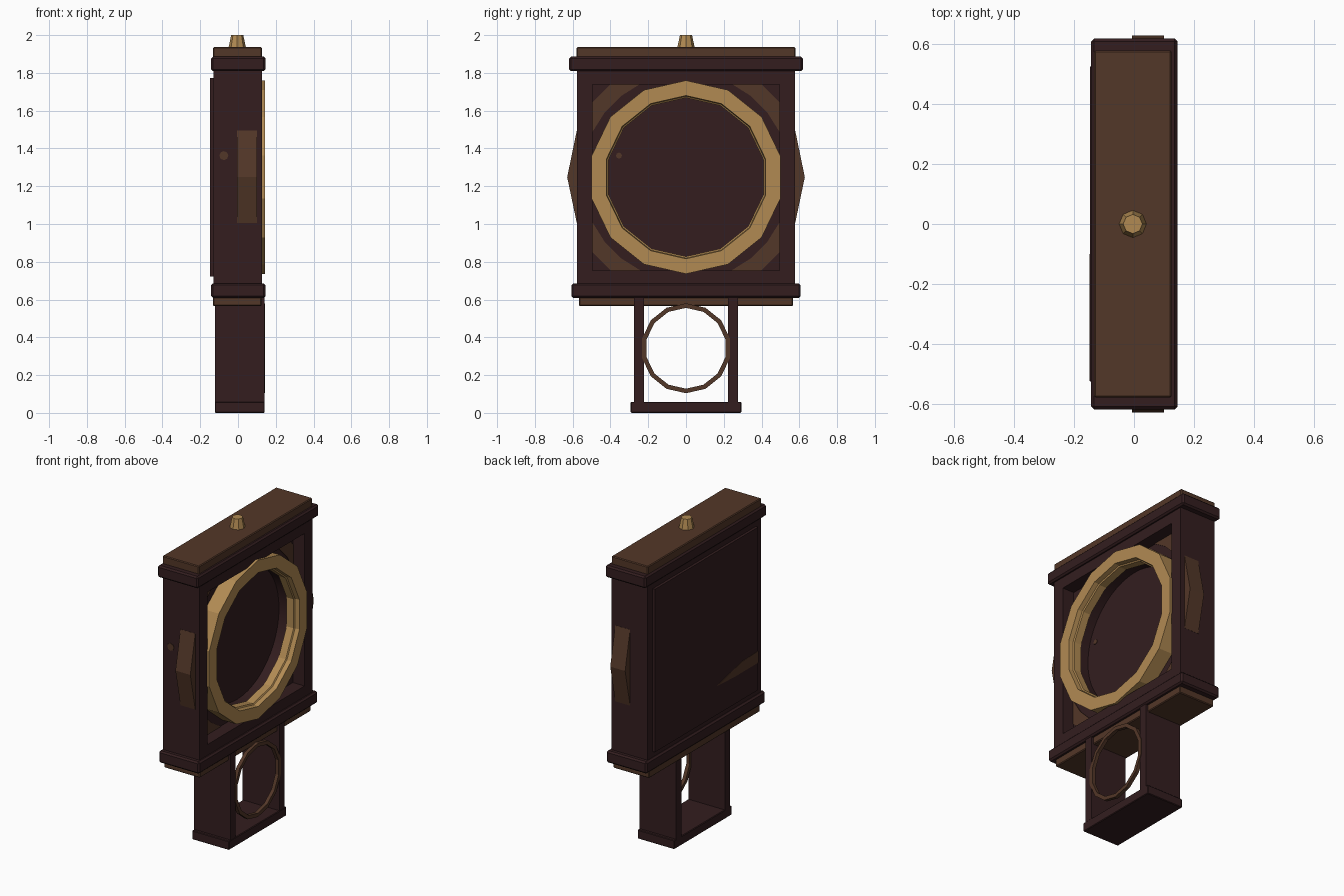
import bpy
import bmesh
import math

if "Cube" in bpy.data.objects:
    bpy.data.objects.remove(bpy.data.objects["Cube"], do_unlink=True)


def material(name, colour):
    m = bpy.data.materials.new(name)
    m.use_nodes = True
    m.diffuse_color = (*colour, 1)
    m.node_tree.nodes["Principled BSDF"].inputs["Base Color"].default_value = (*colour, 1)
    return m


DARK = material("dark mahogany", (0.033, 0.0125, 0.0135))
BROWN = material("walnut brown", (0.086, 0.038, 0.021))
GOLD = material("aged brass", (0.44, 0.255, 0.086))
SIDES = 14
DIAL_Z = 1.248


def finish(name, bm, mat):
    bmesh.ops.recalc_face_normals(bm, faces=bm.faces)
    mesh = bpy.data.meshes.new(name)
    bm.to_mesh(mesh)
    bm.free()
    mesh.materials.append(mat)
    obj = bpy.data.objects.new(name, mesh)
    bpy.context.collection.objects.link(obj)
    return obj


def box(name, x, y, z, mat, bevel=0):
    """Box from (low, high) pairs."""
    bm = bmesh.new()
    bmesh.ops.create_cube(bm, size=1)
    for v in bm.verts:
        for i, (low, high) in enumerate((x, y, z)):
            v.co[i] = low if v.co[i] < 0 else high
    obj = finish(name, bm, mat)
    if bevel:
        mod = obj.modifiers.new("Bevel", "BEVEL")
        mod.width = bevel
        mod.segments = 1
    return obj


def lathe(name, profile, centre_z, mat, sides=SIDES, clip=None):
    """Closed (radius, x) profile turned about the x axis, optionally cut to a square."""
    bm = bmesh.new()
    rings = []
    for i in range(sides):
        a = 2 * math.pi * i / sides
        rings.append([bm.verts.new((x, r * math.sin(a), centre_z + r * math.cos(a)))
                      for r, x in profile])
    n = len(profile)
    for i in range(sides):
        a, b = rings[i], rings[(i + 1) % sides]
        for j in range(n):
            k = (j + 1) % n
            bm.faces.new((a[j], a[k], b[k], b[j]))
    if clip:
        for normal in ((0, 1, 0), (0, -1, 0), (0, 0, 1), (0, 0, -1)):
            point = (0, normal[1] * clip, centre_z + normal[2] * clip)
            bmesh.ops.bisect_plane(bm, geom=bm.verts[:] + bm.edges[:] + bm.faces[:],
                                   plane_co=point, plane_no=normal, clear_outer=True)
    return finish(name, bm, mat)


def band(name, outer, inner, x, centre_z, mat, **options):
    profile = [(outer, x[0]), (outer, x[1]), (inner, x[1]), (inner, x[0])]
    return lathe(name, profile, centre_z, mat, **options)


def prism(name, points, axis, low, high, mat):
    """Extrude a 2D outline along the given axis."""
    bm = bmesh.new()
    ends = []
    for d in (low, high):
        ends.append([])
        for p in points:
            co = list(p)
            co.insert(axis, d)
            ends[-1].append(bm.verts.new(co))
    bm.faces.new(ends[0])
    bm.faces.new(ends[1])
    for i in range(len(points)):
        j = (i + 1) % len(points)
        bm.faces.new((ends[0][i], ends[0][j], ends[1][j], ends[1][i]))
    return finish(name, bm, mat)


def circle(u, v, r, n):
    return [(u + r * math.sin(2 * math.pi * i / n), v + r * math.cos(2 * math.pi * i / n))
            for i in range(n)]


def smooth(obj):
    bpy.ops.object.select_all(action="DESELECT")
    obj.select_set(True)
    bpy.context.view_layer.objects.active = obj
    bpy.ops.object.shade_smooth_by_angle()


# Case: side walls, rails of the front frame, and back
for side, s in (("left", 1), ("right", -1)):
    box(f"case_wall_{side}", (-0.13, 0.128), sorted((s * 0.495, s * 0.577)), (0.66, 1.84), DARK)
box("case_top_rail", (-0.13, 0.128), (-0.5, 0.5), (1.738, 1.84), DARK)
box("case_bottom_rail", (-0.13, 0.128), (-0.5, 0.5), (0.66, 0.755), DARK)
box("case_back", (-0.13, -0.08), (-0.5, 0.5), (0.75, 1.75), DARK)
box("back_panel", (-0.147, -0.12), (-0.525, 0.525), (0.723, 1.773), DARK)
prism("back_grain_mark", [(-0.1, 0.91), (-0.36, 0.97), (-0.524, 0.975), (-0.524, 0.9), (-0.28, 0.9)],
      0, -0.149, -0.145, BROWN)

# Mouldings and caps
box("top_moulding", (-0.143, 0.146), (-0.619, 0.619), (1.809, 1.886), DARK, 0.01)
box("top_cap", (-0.133, 0.126), (-0.579, 0.579), (1.88, 1.936), BROWN, 0.005)
box("bottom_moulding", (-0.143, 0.146), (-0.607, 0.607), (0.609, 0.686), DARK, 0.01)
box("bottom_plate", (-0.133, 0.124), (-0.566, 0.566), (0.565, 0.62), BROWN, 0.005)

# Dial well, brass bezel and the corner trim behind it
smooth(band("dial_well", 0.45, 0.425, (-0.02, 0.08), DIAL_Z, DARK, sides=48))
prism("dial", circle(0, DIAL_Z, 0.43, 48), 0, -0.02, -0.005, DARK)
lathe("bezel", [(0.512, 0.04), (0.512, 0.144), (0.432, 0.144), (0.428, 0.115),
                (0.42, 0.11), (0.42, 0.06)], DIAL_Z, GOLD)
band("dial_surround", 0.74, 0.44, (0.025, 0.045), DIAL_Z, DARK, sides=48, clip=0.497)
band("corner_trim", 0.635, 0.55, (0.043, 0.05), DIAL_Z, BROWN, sides=28, clip=0.496)
prism("dial_mark", circle(-0.355, 1.362, 0.016, 8), 0, -0.006, -0.003, BROWN)

# Side ornaments with a ridged outline
for side, s in (("left", 1), ("right", -1)):
    prism(f"side_ornament_{side}",
          [(s * 0.56, 1.495), (s * 0.578, 1.495), (s * 0.629, DIAL_Z),
           (s * 0.578, 1.005), (s * 0.56, 1.005)],
          0, -0.006, 0.1, BROWN)
prism("side_mark", circle(-0.075, 1.362, 0.024, 8), 1, -0.58, -0.575, BROWN)

# Pendulum box, open at front and back
for side, s in (("left", 1), ("right", -1)):
    box(f"pendulum_wall_{side}", (-0.122, 0.139), sorted((s * 0.222, s * 0.274)), (0.04, 0.62), DARK)
box("pendulum_base", (-0.122, 0.141), (-0.293, 0.293), (0, 0.058), DARK, 0.004)
band("pendulum_ring", 0.238, 0.214, (0.12, 0.143), 0.342, BROWN)

# Finial
bm = bmesh.new()
bmesh.ops.create_cone(bm, cap_ends=True, segments=8, radius1=0.049, radius2=0.032, depth=0.08)
bmesh.ops.translate(bm, verts=bm.verts, vec=(-0.004, 0, 1.96))
finish("finial", bm, GOLD)
